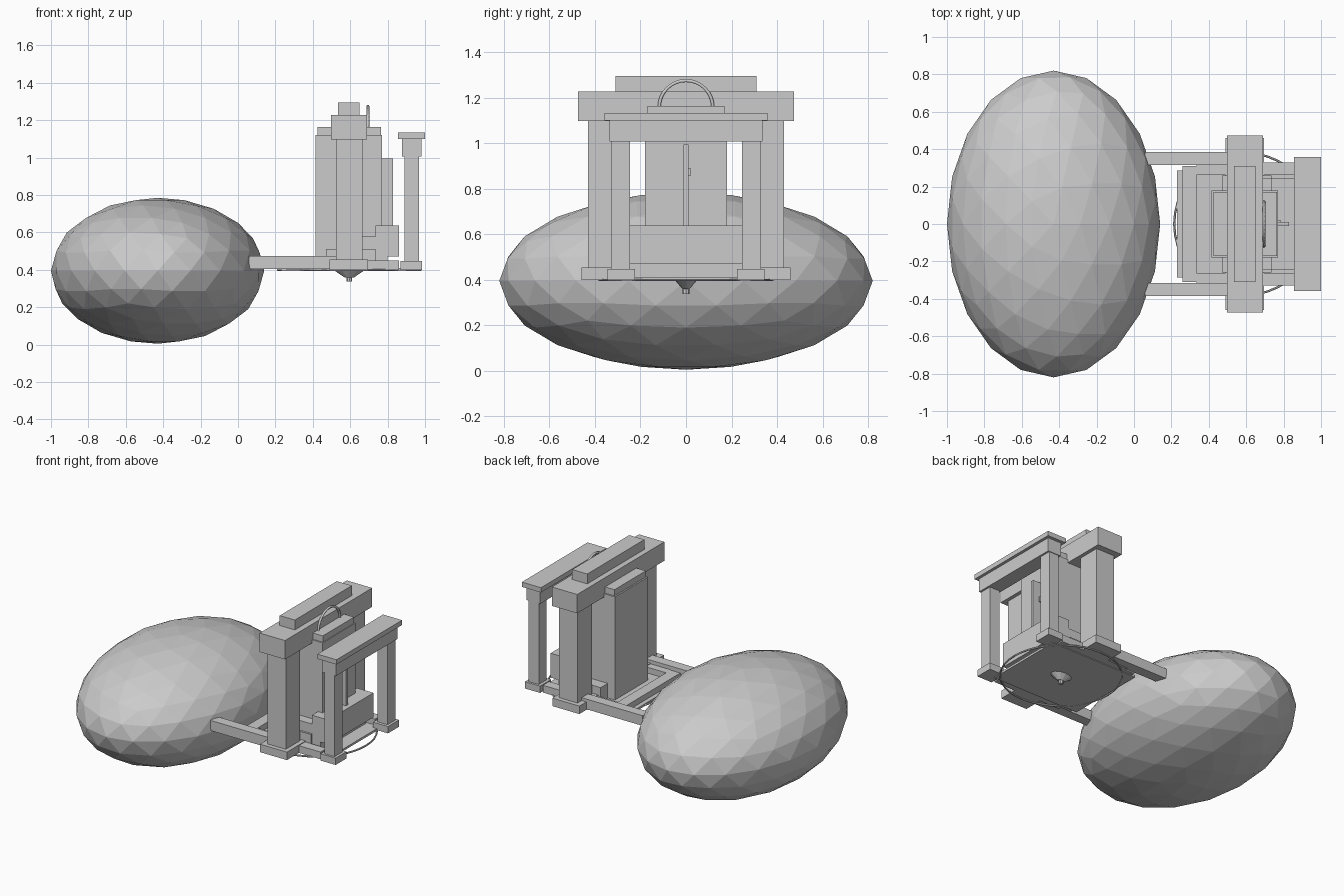
import bpy, math

if "Cube" in bpy.data.objects:
    bpy.data.objects.remove(bpy.data.objects["Cube"])

grey = bpy.data.materials.new("stone grey")
grey.diffuse_color = (0.6, 0.6, 0.6, 1)
grey.use_nodes = True
grey.node_tree.nodes["Principled BSDF"].inputs["Base Color"].default_value = grey.diffuse_color


def finish(name):
    ob = bpy.context.object
    ob.name = name
    ob.data.materials.append(grey)
    return ob


def box(name, x, y, z):
    """Box given by its (low, high) span on each axis."""
    bpy.ops.mesh.primitive_cube_add(size=1, location=[(a + b) / 2 for a, b in (x, y, z)])
    bpy.context.object.scale = [b - a for a, b in (x, y, z)]
    bpy.ops.object.transform_apply(location=False, rotation=False, scale=True)
    return finish(name)


def wide(name, x, half, z):
    return box(name, x, (-half, half), z)


def pair(name, x, y, z):
    box(name + "_left", x, y, z)
    box(name + "_right", x, (-y[1], -y[0]), z)


# Faceted egg-shaped boulder
bpy.ops.mesh.primitive_ico_sphere_add(subdivisions=3, radius=1, location=(-0.43, 0, 0.395))
bpy.context.object.scale = (0.57, 0.82, 0.39)
bpy.ops.object.transform_apply(location=False, rotation=False, scale=True)
finish("boulder")

# Side beams joining boulder and shrine
pair("side_beam", (0.06, 0.60), (0.315, 0.385), (0.405, 0.475))

# Floor with raised rim
wide("floor", (0.23, 0.90), 0.285, (0.395, 0.41))
wide("rim_back", (0.26, 0.335), 0.31, (0.40, 0.45))
pair("rim_side", (0.335, 0.86), (0.262, 0.33), (0.40, 0.45))

# Large gate
pair("gate_foot", (0.49, 0.695), (0.245, 0.46), (0.40, 0.455))
pair("gate_pillar", (0.525, 0.665), (0.275, 0.43), (0.455, 1.10))
wide("gate_beam", (0.497, 0.69), 0.474, (1.097, 1.227))
wide("gate_crown", (0.535, 0.65), 0.31, (1.227, 1.295))

# Small front portal
pair("portal_foot", (0.87, 0.985), (0.225, 0.345), (0.40, 0.447))
pair("portal_column", (0.89, 0.967), (0.245, 0.33), (0.447, 1.007))
wide("portal_lintel", (0.877, 0.98), 0.335, (1.007, 1.10))
wide("portal_cap", (0.855, 1.0), 0.357, (1.10, 1.133))

# Central tower and its stepped base
wide("tower", (0.415, 0.77), 0.18, (0.40, 1.12))
wide("tower_cap", (0.425, 0.765), 0.17, (1.12, 1.163))
wide("base_block", (0.47, 0.735), 0.258, (0.40, 0.51))
wide("middle_step", (0.60, 0.735), 0.245, (0.51, 0.577))
wide("upper_step", (0.735, 0.86), 0.245, (0.47, 0.638))
wide("lower_step", (0.735, 0.80), 0.245, (0.40, 0.47))

# Upright fin and latch
wide("fin", (0.77, 0.83), 0.011, (0.638, 0.995))
box("latch", (0.77, 0.785), (0.005, 0.02), (0.855, 0.89))

# Arched handle over the tower
curve = bpy.data.curves.new("arch", "CURVE")
curve.dimensions = "3D"
curve.bevel_depth = 0.008
curve.bevel_resolution = 1
spline = curve.splines.new("POLY")
n = 17
spline.points.add(n - 1)
for i, p in enumerate(spline.points):
    a = math.pi * i / (n - 1)
    p.co = (0.695, 0.118 * math.cos(a), 1.157 + 0.118 * math.sin(a), 1)
arch = bpy.data.objects.new("arch", curve)
bpy.context.collection.objects.link(arch)
curve.materials.append(grey)

# Ring around the floor
bpy.ops.mesh.primitive_torus_add(major_segments=40, minor_segments=6, major_radius=0.38,
                                 minor_radius=0.006, location=(0.595, 0, 0.399))
finish("floor_ring")

# Hanging finial under the floor
bpy.ops.mesh.primitive_cone_add(vertices=12, radius1=0.025, radius2=0.08, depth=0.038,
                                location=(0.595, 0, 0.378))
bpy.context.object.scale = (1, 0.6, 1)
finish("finial_cone")
bpy.ops.mesh.primitive_cylinder_add(vertices=8, radius=0.015, depth=0.03,
                                    location=(0.595, 0, 0.352))
finish("finial_tip")
